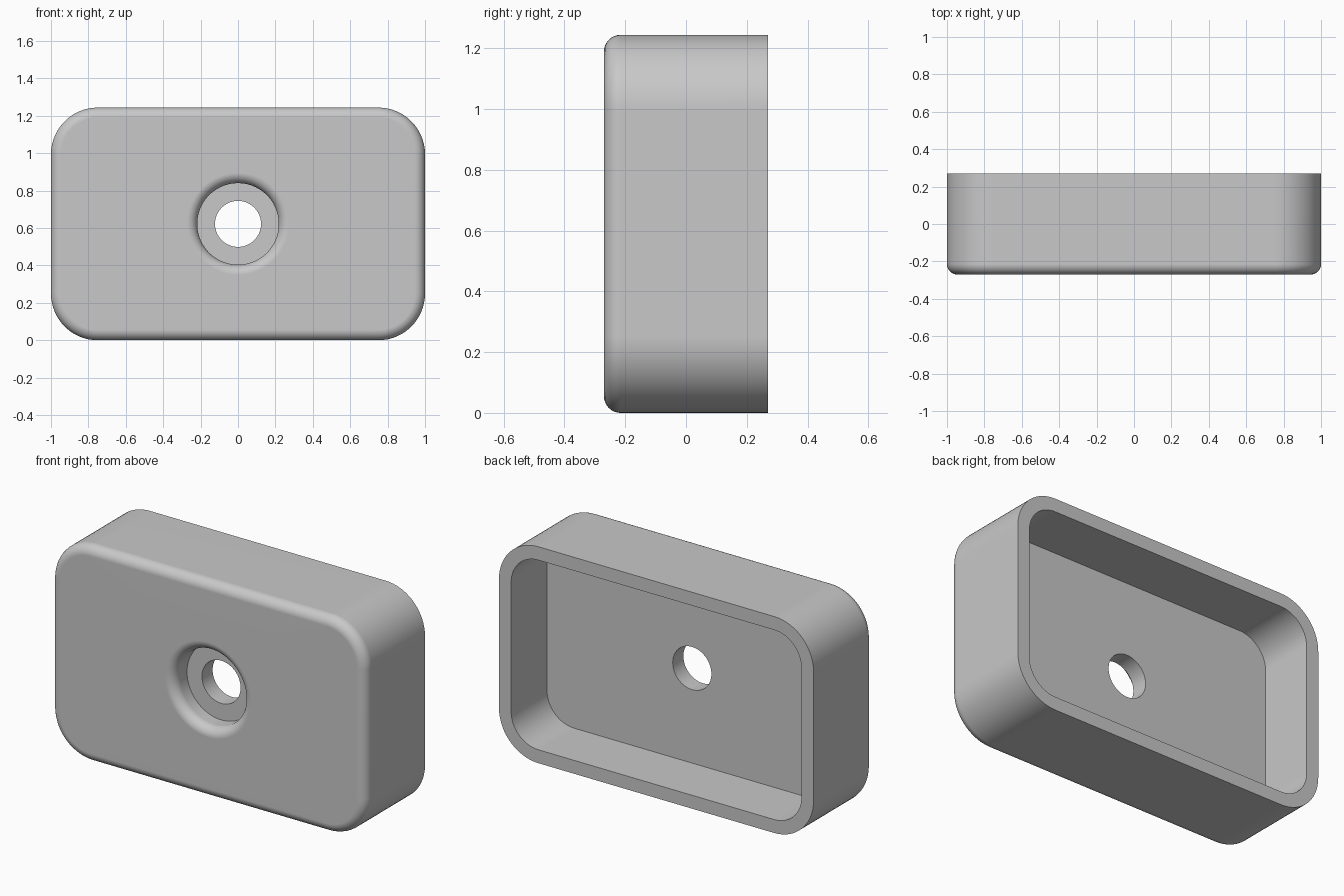
import bpy
import bmesh
from math import sin, cos, pi

cube = bpy.data.objects.get("Cube")
if cube:
    bpy.data.objects.remove(cube, do_unlink=True)

W, H, D = 1.0, 0.622, 0.27       # half width, half height, half depth
CORNER, FILLET, WALL = 0.25, 0.055, 0.077
FLOOR, SEAT = -0.055, -0.152     # cavity floor and counterbore seat (y)
BORE, HOLE = 0.218, 0.123        # radii
N, STEPS = 16, 8                 # points per corner, steps per fillet


def rounded_rect(y, inset):
    """Ring of points around the tray outline, shrunk by inset."""
    r = CORNER - inset
    ring = []
    for k, (sx, sz) in enumerate([(1, 1), (-1, 1), (-1, -1), (1, -1)]):
        for i in range(N):
            a = (k + i / (N - 1)) * pi / 2
            ring.append((sx * (W - CORNER) + r * cos(a), y,
                         H + sz * (H - CORNER) + r * sin(a)))
    return ring


def circle(y, r):
    """Ring with the same point count as the outline."""
    angles = [(i + 0.5) * pi / (2 * N) for i in range(4 * N)]
    return [(r * cos(a), y, H + r * sin(a)) for a in angles]


# Closed section: cavity, back rim, outer wall, front fillet, counterbore, hole
arc = [i / STEPS * pi / 2 for i in range(STEPS + 1)]
rings = [circle(FLOOR, HOLE), rounded_rect(FLOOR, WALL),
         rounded_rect(D, WALL), rounded_rect(D, 0)]
rings += [rounded_rect(-D + FILLET * (1 - sin(a)), FILLET * (1 - cos(a)))
          for a in arc]
rings += [circle(-D + FILLET * (1 - cos(a)), BORE + FILLET * (1 - sin(a)))
          for a in arc]
rings += [circle(SEAT, BORE), circle(SEAT, HOLE)]

# Loft the rings into one closed shell
bm = bmesh.new()
loops = [[bm.verts.new(p) for p in ring] for ring in rings]
for a, b in zip(loops, loops[1:] + loops[:1]):
    for i in range(4 * N):
        j = (i + 1) % (4 * N)
        bm.faces.new((a[i], a[j], b[j], b[i]))
bmesh.ops.recalc_face_normals(bm, faces=bm.faces)
mesh = bpy.data.meshes.new("tray_housing")
bm.to_mesh(mesh)
bm.free()

housing = bpy.data.objects.new("tray_housing", mesh)
bpy.context.collection.objects.link(housing)

# Plain grey
grey = bpy.data.materials.new("light_grey")
grey.use_nodes = True
colour = (0.58, 0.58, 0.58, 1)
grey.diffuse_color = colour
grey.node_tree.nodes["Principled BSDF"].inputs["Base Color"].default_value = colour
mesh.materials.append(grey)

# Smooth fillets, crisp rims, flat faces kept flat
bpy.ops.object.select_all(action="DESELECT")
housing.select_set(True)
bpy.context.view_layer.objects.active = housing
bpy.ops.object.shade_smooth_by_angle(angle=pi / 6)
weighted = housing.modifiers.new("weighted_normals", "WEIGHTED_NORMAL")
weighted.keep_sharp = True
